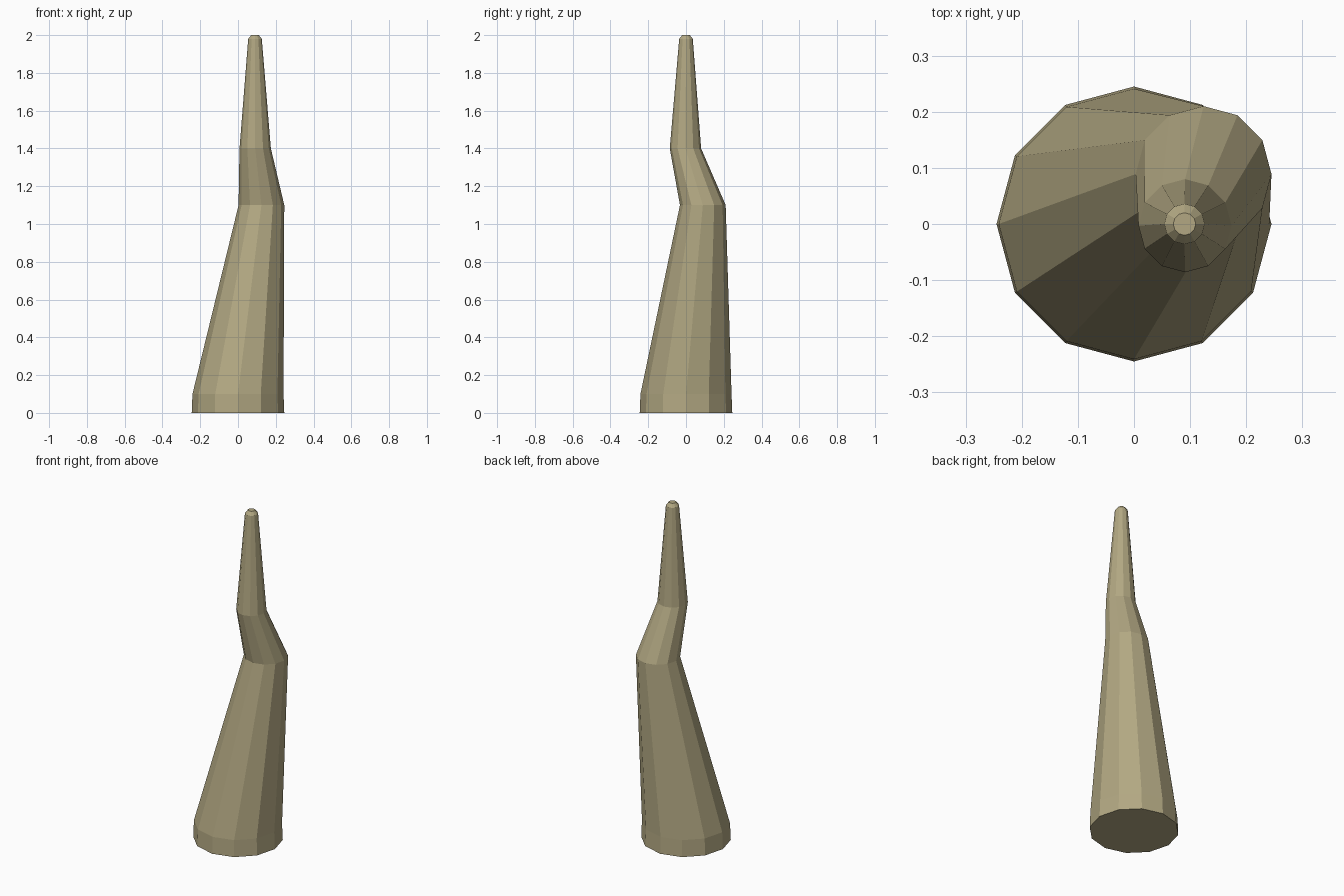
import bpy, bmesh, math

if "Cube" in bpy.data.objects:
    bpy.data.objects.remove(bpy.data.objects["Cube"])

SIDES = 12
# centre x, centre y, height, radius of each ring up the trunk
RINGS = [
    (0.0, 0.0, 0.0, 0.245),
    (0.0, 0.0, 0.10, 0.241),
    (0.124, 0.089, 1.10, 0.121),
    (0.091, -0.003, 1.40, 0.083),
    (0.09, 0.0, 1.98, 0.036),
    (0.09, 0.0, 2.0, 0.020),
]

# bark colour
bark = bpy.data.materials.new("dull tan bark")
bark.diffuse_color = (0.445, 0.39, 0.225, 1)
bark.use_nodes = True
bark.node_tree.nodes["Principled BSDF"].inputs["Base Color"].default_value = bark.diffuse_color

# crooked tapering trunk, lofted through the rings
bm = bmesh.new()
loops = []
for cx, cy, z, r in RINGS:
    loops.append([bm.verts.new((cx + r * math.cos(2 * math.pi * i / SIDES),
                                cy + r * math.sin(2 * math.pi * i / SIDES), z))
                  for i in range(SIDES)])
for low, high in zip(loops, loops[1:]):
    for i in range(SIDES):
        j = (i + 1) % SIDES
        bm.faces.new((low[i], low[j], high[j], high[i]))

# end caps
bm.faces.new(loops[0][::-1])
bm.faces.new(loops[-1])

mesh = bpy.data.meshes.new("trunk")
bm.to_mesh(mesh)
bm.free()
mesh.materials.append(bark)
trunk = bpy.data.objects.new("trunk", mesh)
bpy.context.collection.objects.link(trunk)
